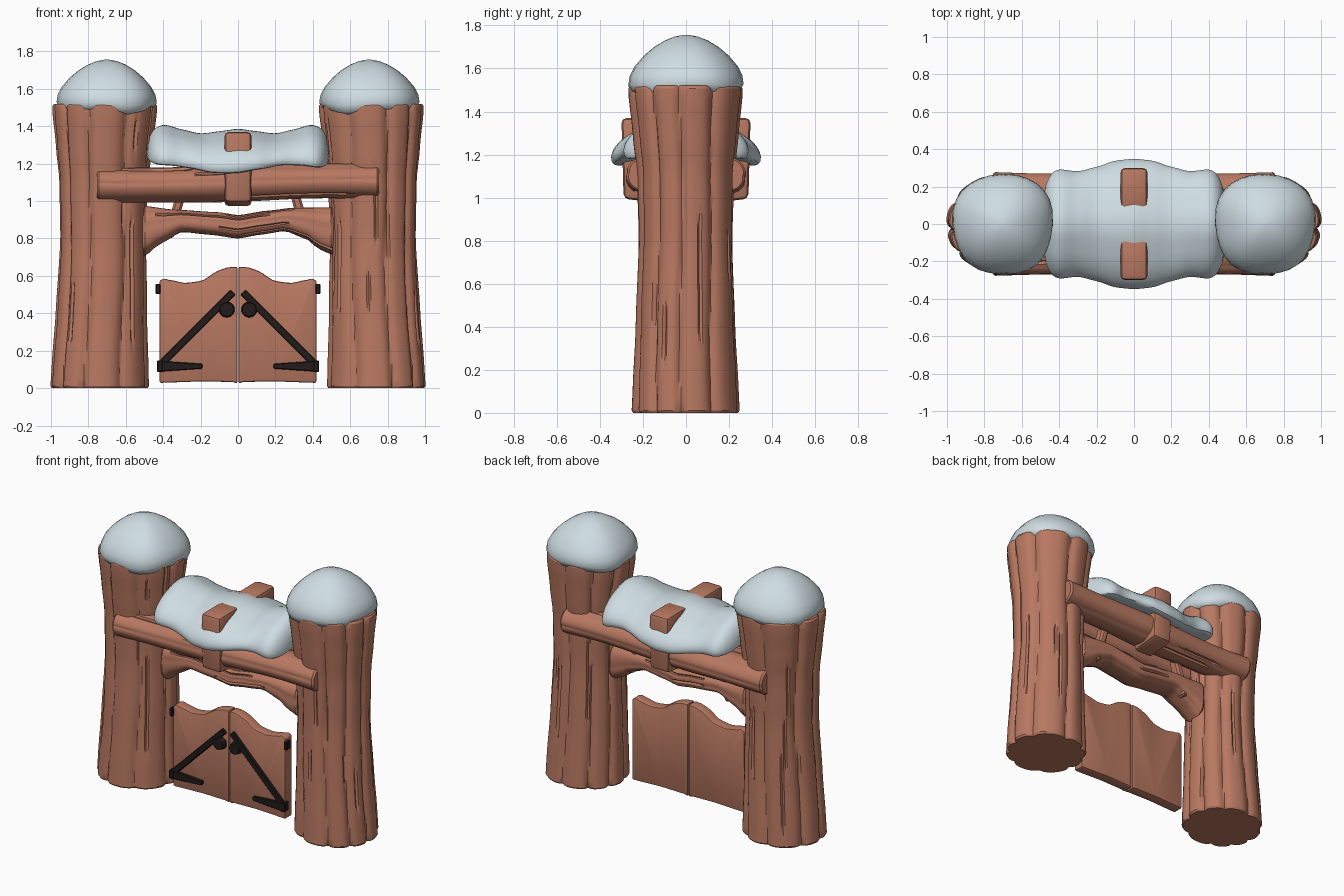
import bpy, bmesh, math, random
from mathutils import Vector, Matrix

if "Cube" in bpy.data.objects:
    bpy.data.objects.remove(bpy.data.objects["Cube"])

random.seed(4)


def material(name, col):
    m = bpy.data.materials.new(name)
    m.diffuse_color = (*col, 1)
    m.use_nodes = True
    m.node_tree.nodes["Principled BSDF"].inputs["Base Color"].default_value = m.diffuse_color
    return m


WOOD = material("warm wood", (0.48, 0.19, 0.12))
SNOW = material("pale snow", (0.62, 0.72, 0.76))
IRON = material("dark iron", (0.016, 0.011, 0.011))


def lerp(table, t):
    """Smooth interpolation in a table of (position, value)."""
    if t <= table[0][0]:
        return table[0][1]
    for (a, va), (b, vb) in zip(table, table[1:]):
        if t <= b:
            f = (t - a) / (b - a)
            f = f * f * (3 - 2 * f) * 0.5 + f * 0.5
            return va + (vb - va) * f
    return table[-1][1]


def finish(name, bm, mat, angle=35, flip=False):
    if flip:
        bmesh.ops.scale(bm, vec=(-1, 1, 1), verts=bm.verts)
    bmesh.ops.recalc_face_normals(bm, faces=bm.faces)
    me = bpy.data.meshes.new(name)
    bm.to_mesh(me)
    bm.free()
    me.materials.append(mat)
    ob = bpy.data.objects.new(name, me)
    bpy.context.collection.objects.link(ob)
    bpy.ops.object.select_all(action='DESELECT')
    ob.select_set(True)
    bpy.context.view_layer.objects.active = ob
    bpy.ops.object.shade_smooth_by_angle(angle=math.radians(angle))
    return ob


def loft(rings):
    bm = bmesh.new()
    vs = [[bm.verts.new(p) for p in r] for r in rings]
    n = len(vs[0])
    for a, b in zip(vs, vs[1:]):
        for j in range(n):
            bm.faces.new((a[j], a[(j + 1) % n], b[(j + 1) % n], b[j]))
    bm.faces.new(vs[0])
    bm.faces.new(vs[-1])
    return bm


def log(place, radius, t0, t1, steps, n, lobes, depth, cracks):
    """Lobed, cracked log; place(t, c, s, r) puts a point in space."""
    cr = []
    for _ in range(cracks):
        a = random.uniform(t0, t1 - 0.2)
        cr.append((random.randrange(n), a, a + random.uniform(0.18, 0.6)))
    rings = []
    ts = [t0, t0 + 0.012] + [t0 + (t1 - t0) * i / steps for i in range(1, steps)] + [t1 - 0.012, t1]
    for t in ts:
        ring = []
        for j in range(n):
            th = 2 * math.pi * j / n
            ph = th + 0.15 * math.sin(2 * th + 1) + 0.04 * math.sin(5 * t + th)
            groove = (1 - abs(math.sin(ph * lobes / 2))) ** 2
            r = radius(t) * (1 - depth * groove)
            if t in (t0, t1):
                r -= 0.008
            elif any(c == j and a < t < b for c, a, b in cr):
                r -= 0.012
            ring.append(place(t, math.cos(th), math.sin(th), r))
        rings.append(ring)
    return loft(rings)


def squared(v, p):
    return math.copysign(abs(v) ** p, v)


# Gate posts with domed snow caps
post_r = [(0, .265), (.1, .26), (.4, .245), (.8, .23), (1.1, .238), (1.3, .26), (1.48, .28), (1.52, .28)]
post_x = [(0, .74), (.8, .722), (1.52, .713)]
cap = [(1.485, .23), (1.492, .255), (1.525, .268), (1.565, .262), (1.61, .24),
       (1.66, .197), (1.7, .15), (1.73, .1), (1.748, .055), (1.756, .012)]
for side, flip in (("right", False), ("left", True)):
    bm = log(lambda t, c, s, r: Vector((lerp(post_x, t) + r * c, .955 * r * s, t)),
             lambda t: lerp(post_r, t), 0, 1.52, 28, 130, 9, .1, 14)
    finish(side + "_post", bm, WOOD, 30, flip)
    rings = []
    for i, (z, r) in enumerate(cap):
        ring = []
        for j in range(28):
            th = 2 * math.pi * j / 28
            k = 1 + .015 * math.sin(3 * th + i * .3) + .01 * math.sin(5 * th)
            drip = max(0, 1 - i / 4) * (.01 * math.sin(4 * th + 1) - .018 * max(0, math.cos(th + 1.8)) ** 8)
            ring.append(Vector((.7 + r * k * squared(math.cos(th), .86),
                                r * k * squared(math.sin(th), .86), z + drip)))
        rings.append(ring)
    finish(side + "_snow_cap", loft(rings), SNOW, 60, flip)

# Twin crossbeams, front and back, each with a bracket
for label, s in (("front", -1), ("back", 1)):
    bm = log(lambda t, c, q, r: Vector((t, s * .15 + 1.3 * r * c,
             1.097 + .012 * t + .006 * math.sin(4 * t) + r * q)),
             lambda t: .097 + .004 * math.cos(7 * t), -.755, .755, 26, 64, 6, .05, 9)
    finish(label + "_crossbeam", bm, WOOD, 30)
    bm = bmesh.new()
    bmesh.ops.create_cube(bm, size=1)
    bmesh.ops.scale(bm, vec=(.145, .22, .4), verts=bm.verts)
    bmesh.ops.translate(bm, vec=(0, s * .19, 1.17), verts=bm.verts)
    for v in bm.verts:  # lift the outer lower corner
        if v.co.z < 1.1 and abs(v.co.y) > .2:
            v.co.z += .025
            v.co.y -= s * .01
    bmesh.ops.bevel(bm, geom=bm.edges[:], offset=.024, segments=2, affect='EDGES', profile=.5)
    finish(label + "_bracket", bm, WOOD)

# Arched lintel below the crossbeams
l_top = [(-.51, .975), (-.35, .955), (-.1, .94), (0, .925), (.15, .948), (.3, .965), (.51, .965)]
l_bot = [(-.51, .70), (-.48, .72), (-.42, .77), (-.3, .835), (-.15, .82), (0, .80),
         (.12, .82), (.25, .84), (.36, .80), (.44, .74), (.51, .71)]


def lintel_point(t, c, s, r):
    a, b = lerp(l_top, t), lerp(l_bot, t)
    k = r / .1
    return Vector((t, .105 * k * squared(c, .75), (a + b) / 2 + (a - b) / 2 * k * squared(s, .75)))


bm = log(lintel_point, lambda t: .1, -.51, .51, 30, 64, 6, .05, 6)
finish("arched_lintel", bm, WOOD, 30)

# Snow lying over the crossbeams
s_half = [(-.49, .17), (-.46, .26), (-.41, .30), (-.3, .285), (-.2, .31), (-.1, .345), (0, .355)]
s_top = [(-.49, 1.32), (-.46, 1.385), (-.4, 1.415), (-.3, 1.385), (-.2, 1.362), (-.08, 1.378), (0, 1.39)]
s_bot = [(-.49, 1.21), (-.44, 1.18), (-.35, 1.185), (-.25, 1.18), (-.12, 1.155), (0, 1.145)]
half = [(.2, .97), (.4, .86), (.6, .76), (.8, .58), (.94, .38), (1, .18), (.96, .01), (.85, .02), (.6, .1), (.3, .12)]
section = [(0, 1)] + half + [(0, .12)] + [(-y, z) for y, z in reversed(half)]
rings = []
for i in range(29):
    x = -.49 + .98 * i / 28
    a = -abs(x)
    h, zt, zb = lerp(s_half, a), lerp(s_top, a), lerp(s_bot, a)
    zb += .012 * math.sin(9 * x)
    rings.append([Vector((x, h * y, zb + (zt - zb) * z)) for y, z in section])
ob = finish("crossbeam_snow", loft(rings), SNOW, 70)
ob.modifiers.new("soften", 'SUBSURF').levels = 1


def box(name, mat, size, loc, tilt=0, bevel=.004, taper=1, flip=False):
    bm = bmesh.new()
    bmesh.ops.create_cube(bm, size=1)
    for v in bm.verts:
        if v.co.x < 0:
            v.co.z *= taper
    bmesh.ops.scale(bm, vec=size, verts=bm.verts)
    bmesh.ops.bevel(bm, geom=bm.edges[:], offset=bevel, segments=1, affect='EDGES')
    bmesh.ops.rotate(bm, matrix=Matrix.Rotation(tilt, 3, 'Y'), verts=bm.verts)
    bmesh.ops.translate(bm, vec=loc, verts=bm.verts)
    return finish(name, bm, mat, 30, flip)


# Swing doors with wavy tops and iron fittings
door_top = [(0, .65), (.06, .645), (.1, .63), (.2, .572), (.28, .562), (.36, .577), (.4, .588), (.42, .575)]
FRONT = -.095
for side, flip in (("right", False), ("left", True)):
    bm = bmesh.new()
    xs = [.003 + .417 * i / 16 for i in range(17)]
    pts = [(.003, .025), (.03, .033), (.2, .036), (.42, .028)] + [(x, lerp(door_top, x)) for x in reversed(xs)]
    f = bm.faces.new([bm.verts.new((x, FRONT, z)) for x, z in pts])
    ext = bmesh.ops.extrude_face_region(bm, geom=[f])["geom"]
    bmesh.ops.translate(bm, vec=(0, .075, 0), verts=[v for v in ext if isinstance(v, bmesh.types.BMVert)])
    sharp = [e for e in bm.edges if len(e.link_faces) == 2 and e.calc_face_angle() > .6]
    bmesh.ops.bevel(bm, geom=sharp, offset=.01, segments=2, affect='EDGES', profile=.5)
    finish(side + "_door", bm, WOOD, 35, flip)
    box(side + "_diagonal_strap", IRON, (.53, .025, .038), (.215, FRONT - .01, .325), math.atan2(.38, .38), flip=flip)
    box(side + "_lower_strap", IRON, (.23, .025, .058), (.305, FRONT - .012, .117), taper=.45, flip=flip)
    box(side + "_lower_hinge", IRON, (.03, .05, .06), (.418, FRONT - .002, .117), flip=flip)
    box(side + "_upper_hinge", IRON, (.025, .045, .055), (.428, FRONT + .01, .53), flip=flip)
    bm = bmesh.new()
    bmesh.ops.create_cone(bm, cap_ends=True, segments=20, radius1=.043, radius2=.036, depth=.04,
                          matrix=Matrix.Translation((.06, FRONT - .015, .42)) @ Matrix.Rotation(math.pi / 2, 4, 'X'))
    finish(side + "_handle_disc", bm, IRON, 30, flip)
    # Small strut between lintel and crossbeams
    box(side + "_lintel_strut", WOOD, (.05, .07, .26), (.335, .05, .93), -.28, .012, flip=flip)
